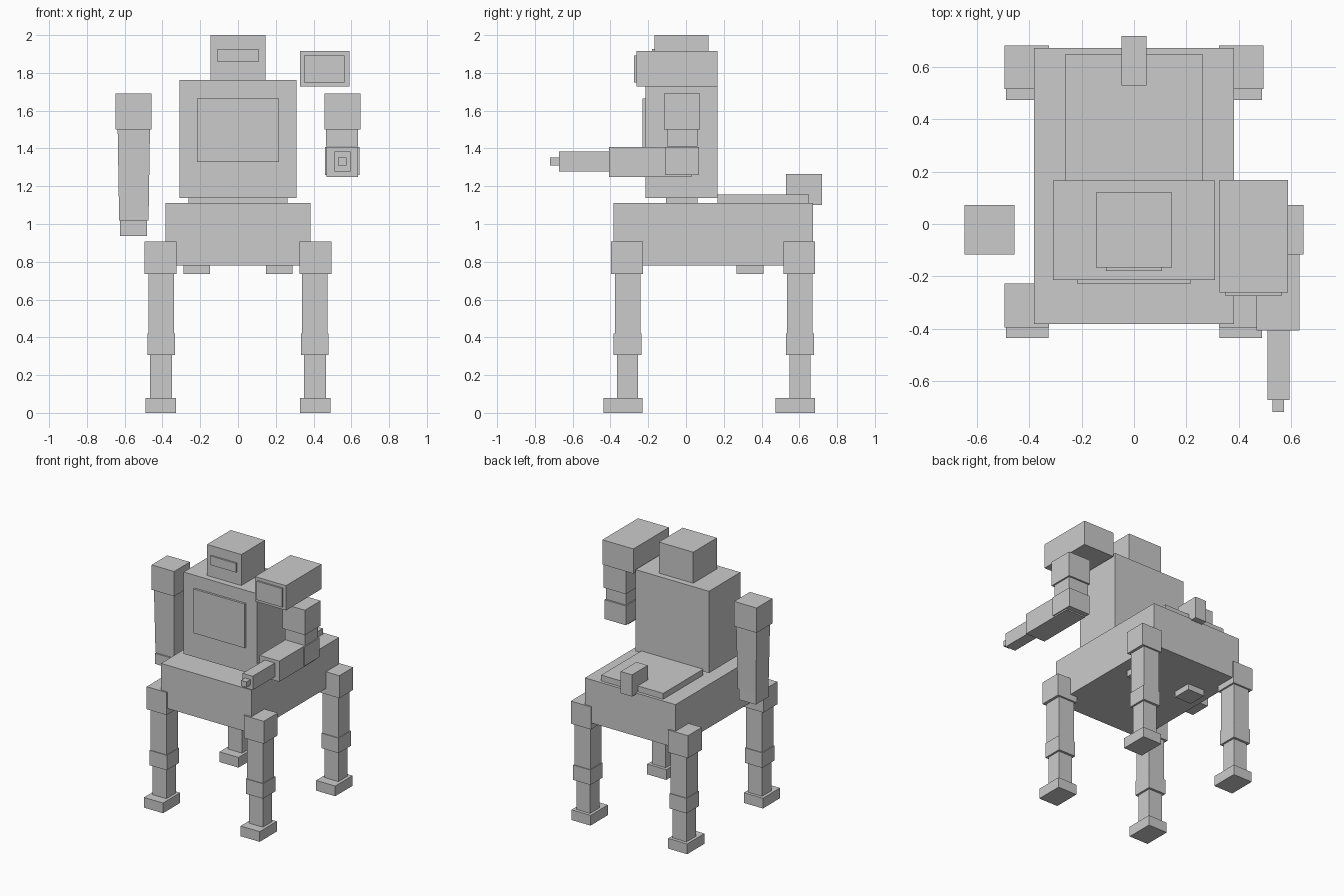
import bpy, bmesh


def box(name, x, y, z, taper=1.0):
    """Box from (min, max) ranges; taper scales the bottom end in x and y."""
    cx, cy = sum(x) / 2, sum(y) / 2
    cz = sum(z) / 2
    sx, sy, sz = x[1] - x[0], y[1] - y[0], z[1] - z[0]
    bm = bmesh.new()
    bmesh.ops.create_cube(bm, size=1)
    for v in bm.verts:
        k = taper if v.co.z < 0 else 1.0
        v.co = (v.co.x * sx * k, v.co.y * sy * k, v.co.z * sz)
    mesh = bpy.data.meshes.new(name)
    bm.to_mesh(mesh)
    bm.free()
    ob = bpy.data.objects.new(name, mesh)
    ob.location = (cx, cy, cz)
    bpy.context.collection.objects.link(ob)
    return ob


def mid(name, half, y, z):
    """Box centred on x = 0."""
    return box(name, (-half, half), y, z)


# Hull, waist and torso
mid("hull", 0.383, (-0.383, 0.673), (0.78, 1.11))
mid("waist", 0.262, (-0.107, 0.06), (1.11, 1.138))
mid("torso", 0.31, (-0.214, 0.166), (1.138, 1.763))
mid("chest_panel", 0.217, (-0.23, -0.214), (1.328, 1.665))

# Head with visor
mid("head", 0.145, (-0.167, 0.12), (1.763, 2.0))
mid("visor", 0.108, (-0.18, -0.167), (1.858, 1.927))

# Rear deck and tail block
mid("rear_deck", 0.262, (0.166, 0.65), (1.11, 1.155))
mid("tail_block", 0.048, (0.53, 0.72), (1.10, 1.266))

# Four legs and two belly pads
for side, s in (("left", -1), ("right", 1)):
    def mx(a, b):
        return tuple(sorted((s * a, s * b)))

    box(side + "_belly_pad", mx(0.147, 0.289), (0.267, 0.41), (0.735, 0.78))
    for end, c in (("front", -0.309), ("rear", 0.603)):
        n = end + "_" + side + "_"
        foot_y = (-0.437, -0.23) if end == "front" else (0.475, 0.684)
        hip_c = c - 0.003
        box(n + "hip", mx(0.326, 0.495), (hip_c - 0.084, hip_c + 0.084), (0.735, 0.907))
        box(n + "thigh", mx(0.339, 0.474), (c - 0.068, c + 0.068), (0.42, 0.735))
        box(n + "knee", mx(0.334, 0.48), (c - 0.074, c + 0.074), (0.306, 0.42))
        box(n + "shin", mx(0.349, 0.466), (c - 0.056, c + 0.056), (0.078, 0.306))
        box(n + "foot", mx(0.328, 0.489), foot_y, (0.0, 0.078))
    box(side + "_shoulder", mx(0.458, 0.648), (-0.117, 0.073), (1.5, 1.69))

# Left arm hanging down
box("left_arm", (-0.637, -0.466), (-0.105, 0.06), (1.018, 1.5), 0.91)
box("left_hand", (-0.625, -0.483), (-0.11, 0.05), (0.937, 1.018))

# Right arm with forward gun
box("right_upper_arm", (0.467, 0.636), (-0.1, 0.06), (1.41, 1.5))
box("right_elbow", (0.461, 0.642), (-0.112, 0.068), (1.26, 1.407))
box("right_forearm", (0.468, 0.634), (-0.407, 0.028), (1.25, 1.408))
box("gun_barrel", (0.511, 0.596), (-0.673, -0.407), (1.278, 1.384))
box("gun_muzzle", (0.53, 0.575), (-0.72, -0.673), (1.31, 1.353))

# Launcher pod over the right shoulder
box("launcher_pod", (0.327, 0.589), (-0.262, 0.168), (1.728, 1.917))
box("pod_front_panel", (0.35, 0.564), (-0.275, -0.262), (1.75, 1.893))
